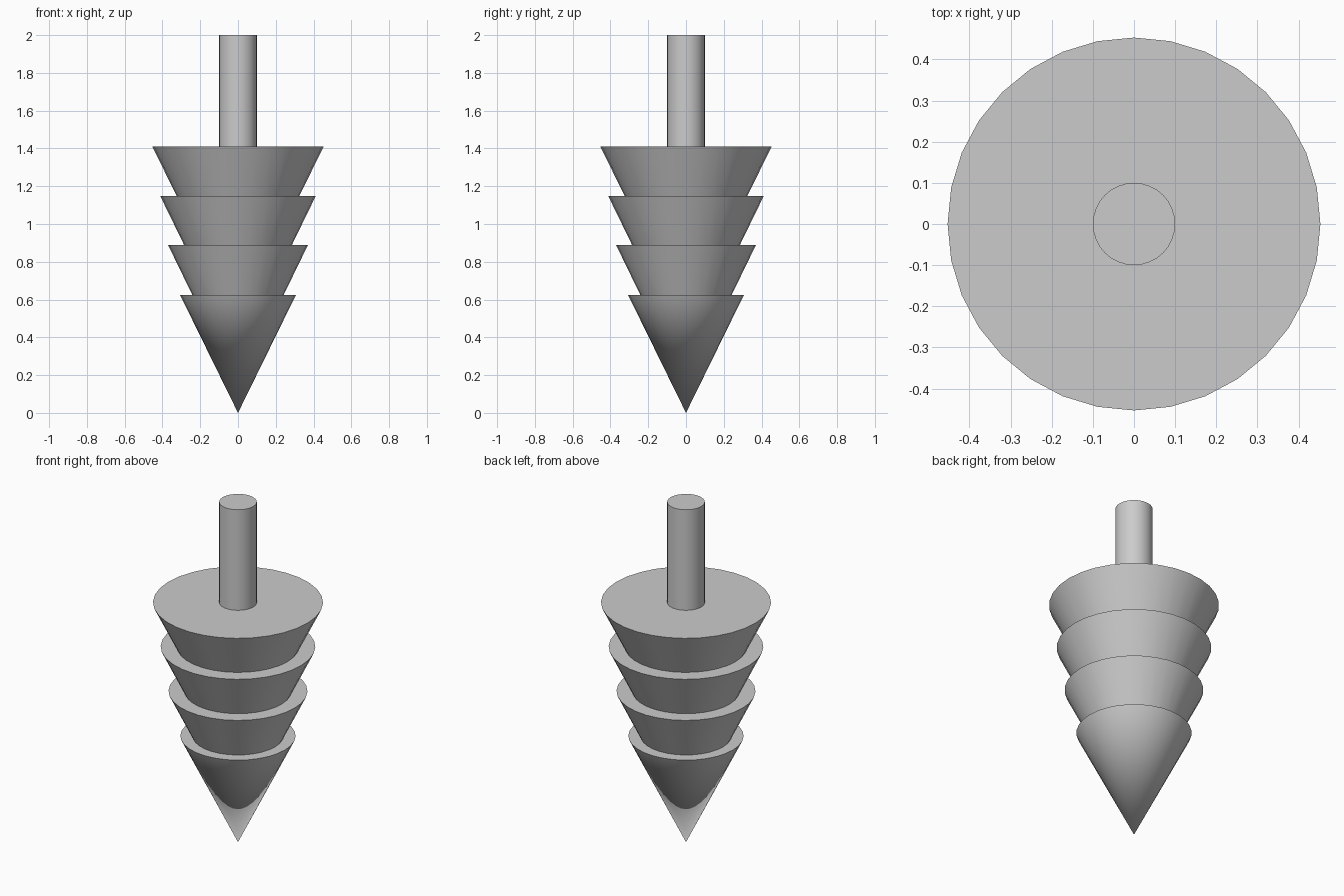
import bpy
import math

if "Cube" in bpy.data.objects:
    bpy.data.objects.remove(bpy.data.objects["Cube"])

SIDES = 32
SINK = 0.02  # how far each part reaches into the one below


def tapered(name, z0, z1, r0, r1, sides=SIDES):
    """Capped frustum (or cone when r0 is 0) from z0 up to z1."""
    bpy.ops.mesh.primitive_cone_add(vertices=sides, radius1=r0, radius2=r1,
                                    depth=z1 - z0, location=(0, 0, (z0 + z1) / 2))
    obj = bpy.context.object
    obj.name = name
    bpy.ops.object.shade_smooth_by_angle(angle=math.radians(30))
    return obj


# Pointed tip
tapered("tip_cone", 0, 0.625, 0, 0.307)

# Three flared tiers: (bottom z, top z, bottom radius, top radius)
tiers = [
    (0.625, 0.888, 0.242, 0.370),
    (0.888, 1.149, 0.285, 0.412),
    (1.149, 1.409, 0.325, 0.453),
]
for i, (z0, z1, r0, r1) in enumerate(tiers, 1):
    slope = (r1 - r0) / (z1 - z0)
    tapered(f"tier_{i}", z0 - SINK, z1, r0 - SINK * slope, r1)

# Straight shaft on top
tapered("shaft", 1.409 - SINK, 2.0, 0.1, 0.1)
